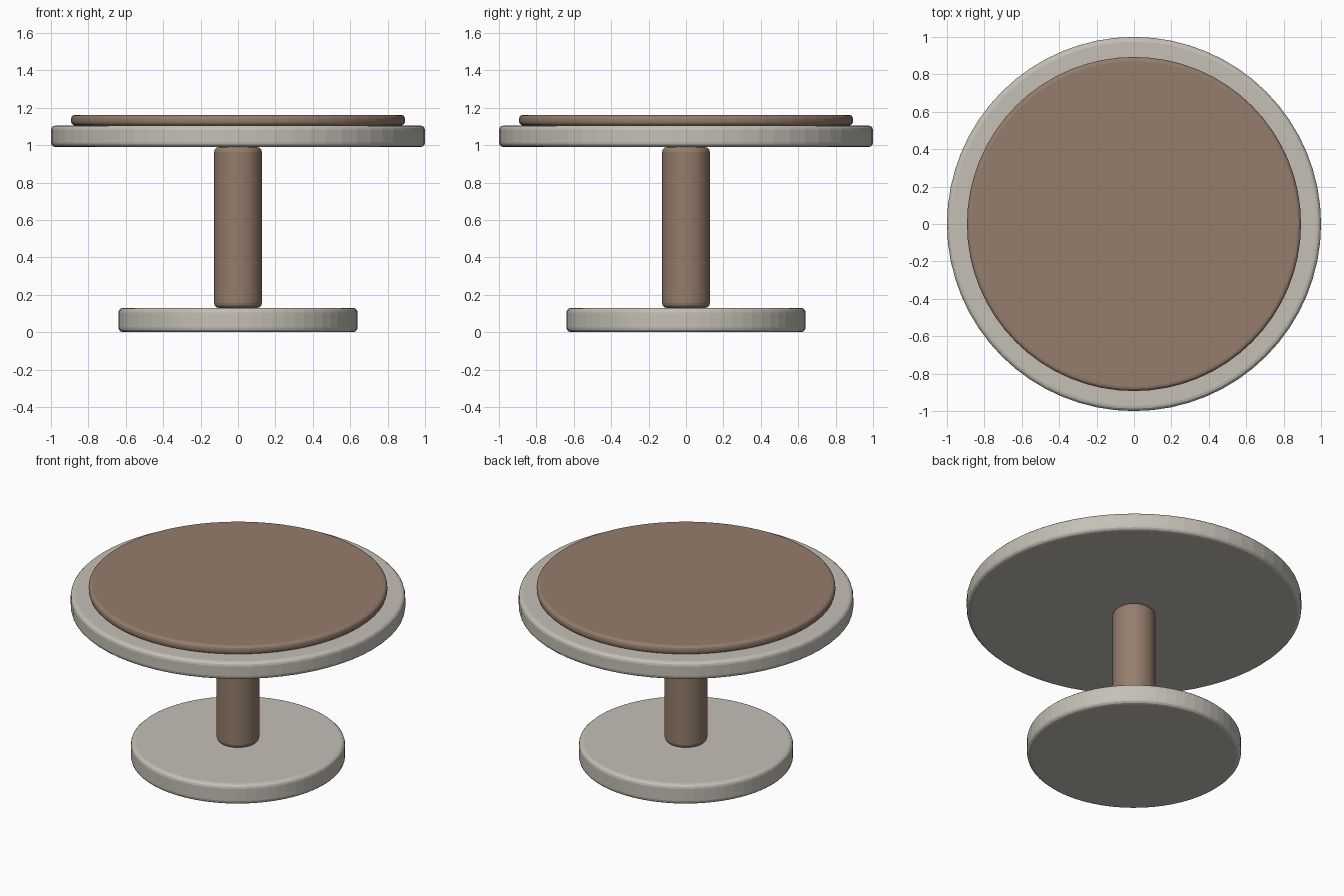
import bpy
import math

if "Cube" in bpy.data.objects:
    bpy.data.objects.remove(bpy.data.objects["Cube"])


def make_material(name, color):
    mat = bpy.data.materials.new(name)
    mat.diffuse_color = (*color, 1.0)
    mat.use_nodes = True
    mat.node_tree.nodes["Principled BSDF"].inputs["Base Color"].default_value = mat.diffuse_color
    return mat


stone = make_material("pale_stone", (0.56, 0.53, 0.47))
wood = make_material("taupe_wood", (0.30, 0.205, 0.15))


def disc(name, radius, bottom, top, bevel, mat, sides=64):
    """Upright cylinder with softened rims."""
    bpy.ops.mesh.primitive_cylinder_add(
        vertices=sides, radius=radius, depth=top - bottom,
        location=(0, 0, (bottom + top) / 2))
    obj = bpy.context.object
    obj.name = name
    obj.data.materials.append(mat)
    mod = obj.modifiers.new("rounded_rims", 'BEVEL')
    mod.width = bevel
    mod.segments = 3
    mod.limit_method = 'ANGLE'
    mod.angle_limit = math.radians(40)
    return obj


# Foot and central column
disc("base", 0.64, 0.0, 0.13, 0.025, stone)
disc("column", 0.128, 0.13, 0.99, 0.027, wood, 48)

# Table top with raised inlay
disc("table_top", 1.0, 0.99, 1.105, 0.025, stone)
disc("top_inlay", 0.893, 1.105, 1.162, 0.022, wood)
